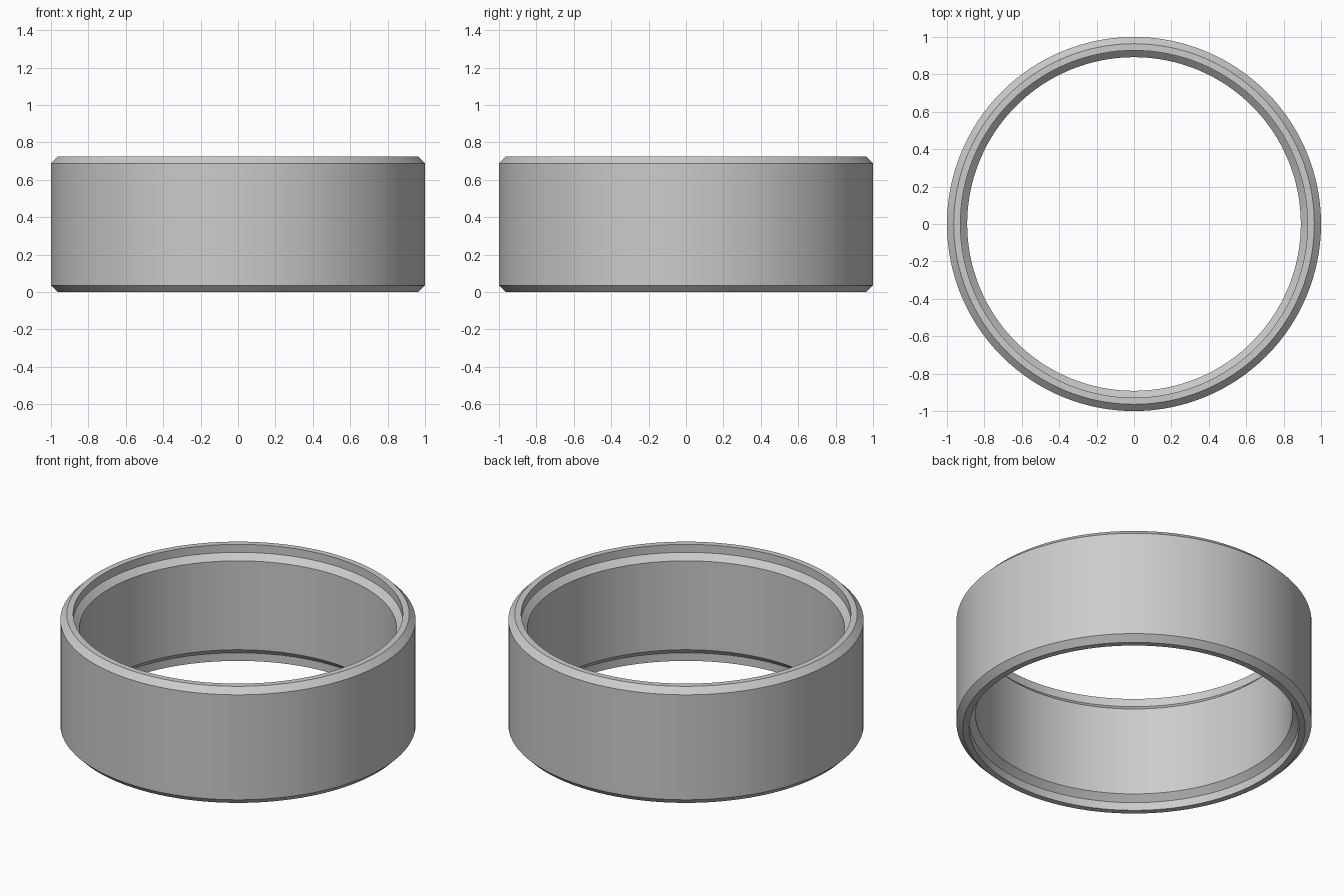
import bpy
import bmesh
import math

SEGMENTS = 128
HEIGHT = 0.724
OUTER = 1.0
BEVEL = 0.036      # width of rim chamfers and rim flat
RECESS = 0.05      # depth of the step inside each rim

cube = bpy.data.objects.get("Cube")
if cube:
    bpy.data.objects.remove(cube, do_unlink=True)

# Plain grey material
grey = bpy.data.materials.new("plain_grey")
grey.use_nodes = True
colour = (0.6, 0.6, 0.6, 1.0)
grey.diffuse_color = colour
grey.node_tree.nodes["Principled BSDF"].inputs["Base Color"].default_value = colour

# Upper half of the wall section, from outside to inside; the lower half mirrors it
rim = OUTER - BEVEL
bore = rim - BEVEL
inner = bore - BEVEL
upper = [
    (OUTER, HEIGHT - BEVEL),
    (rim, HEIGHT),
    (bore, HEIGHT),
    (bore, HEIGHT - RECESS),
    (inner, HEIGHT - RECESS - BEVEL),
]
section = upper + [(r, HEIGHT - z) for r, z in reversed(upper)]

# Revolve the section into a closed ring
bm = bmesh.new()
rings = []
for i in range(SEGMENTS):
    a = math.tau * i / SEGMENTS
    rings.append([bm.verts.new((r * math.cos(a), r * math.sin(a), z)) for r, z in section])
for i, ring in enumerate(rings):
    following = rings[(i + 1) % SEGMENTS]
    for j in range(len(section)):
        k = (j + 1) % len(section)
        bm.faces.new((ring[j], following[j], following[k], ring[k]))
bmesh.ops.recalc_face_normals(bm, faces=bm.faces)

mesh = bpy.data.meshes.new("ring_band")
bm.to_mesh(mesh)
bm.free()
mesh.materials.append(grey)
band = bpy.data.objects.new("ring_band", mesh)
bpy.context.collection.objects.link(band)

# Smooth round walls, crisp rim edges
for other in bpy.context.selected_objects:
    other.select_set(False)
band.select_set(True)
bpy.context.view_layer.objects.active = band
bpy.ops.object.shade_smooth_by_angle(angle=math.radians(30))
